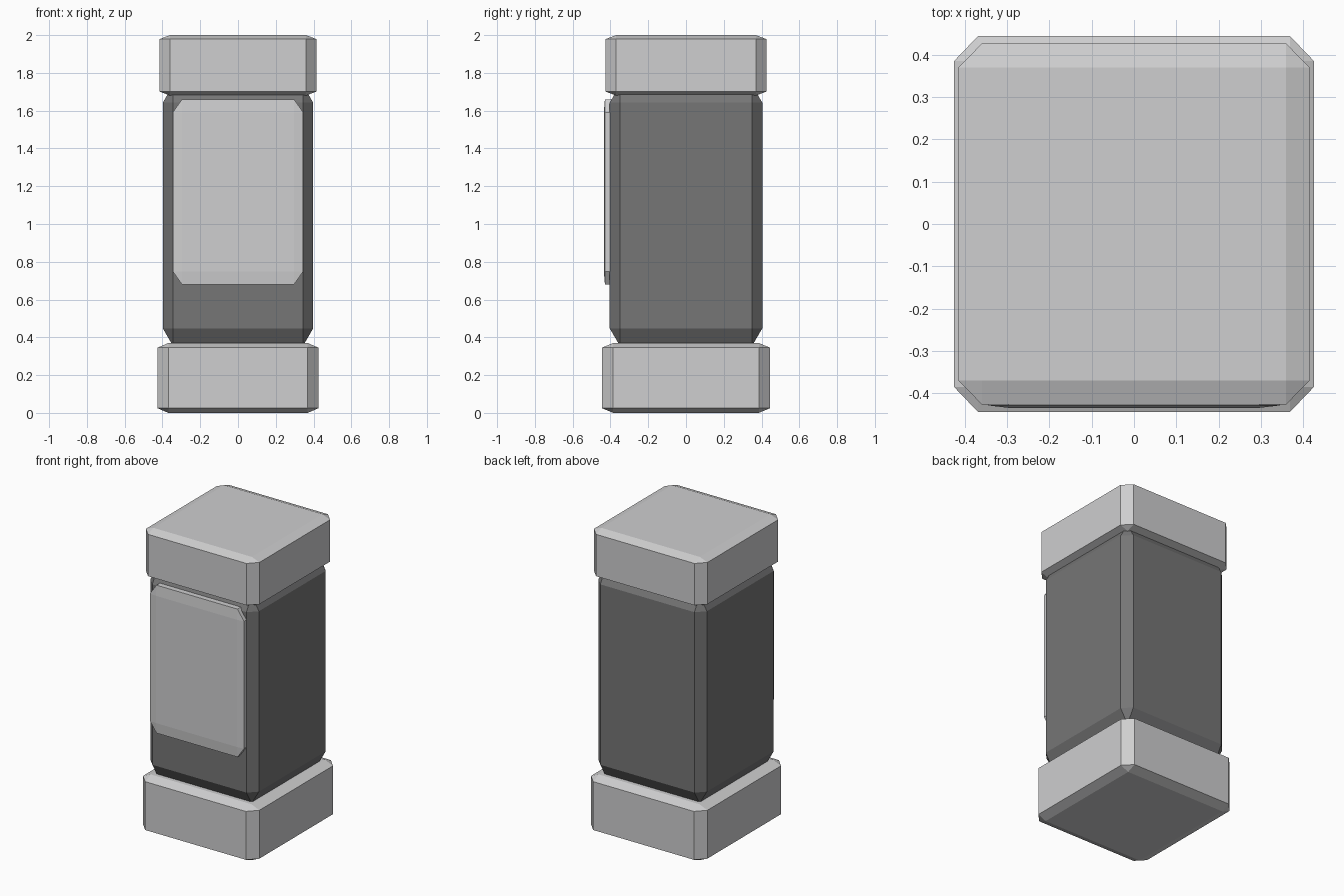
import bpy
import bmesh
from mathutils import Matrix, Vector

default_cube = bpy.data.objects.get("Cube")
if default_cube:
    bpy.data.objects.remove(default_cube, do_unlink=True)


def make_material(name, value):
    mat = bpy.data.materials.new(name)
    mat.use_nodes = True
    colour = (value, value, value * 1.01, 1)
    mat.diffuse_color = colour
    mat.node_tree.nodes["Principled BSDF"].inputs["Base Color"].default_value = colour
    return mat


def chamfered_block(name, low, high, mat, chamfer=0.067):
    """Chamfer a unit cube, then stretch it, so the chamfer follows each side's length."""
    low, high = Vector(low), Vector(high)
    bm = bmesh.new()
    bmesh.ops.create_cube(bm, size=1)
    bmesh.ops.bevel(bm, geom=bm.edges[:], offset=chamfer, offset_type='OFFSET',
                    segments=1, affect='EDGES')
    size = Matrix.Diagonal((high - low).to_4d())
    size[3][3] = 1
    bm.transform(Matrix.Translation((low + high) / 2) @ size)
    bmesh.ops.recalc_face_normals(bm, faces=bm.faces[:])
    mesh = bpy.data.meshes.new(name)
    bm.to_mesh(mesh)
    bm.free()
    mesh.materials.append(mat)
    obj = bpy.data.objects.new(name, mesh)
    bpy.context.collection.objects.link(obj)
    return obj


light = make_material("light grey", 0.62)
dark = make_material("dark grey", 0.18)

# Wide foot, dark column, and cap
chamfered_block("base", (-0.426, -0.445, 0), (0.426, 0.445, 0.37), light)
chamfered_block("body", (-0.398, -0.404, 0.355), (0.398, 0.404, 1.735), dark)
chamfered_block("cap", (-0.416, -0.427, 1.68), (0.416, 0.427, 2), light)

# Thin plate set into the front of the column
chamfered_block("front_panel", (-0.345, -0.435, 0.68), (0.345, -0.355, 1.66), light, 0.07)
